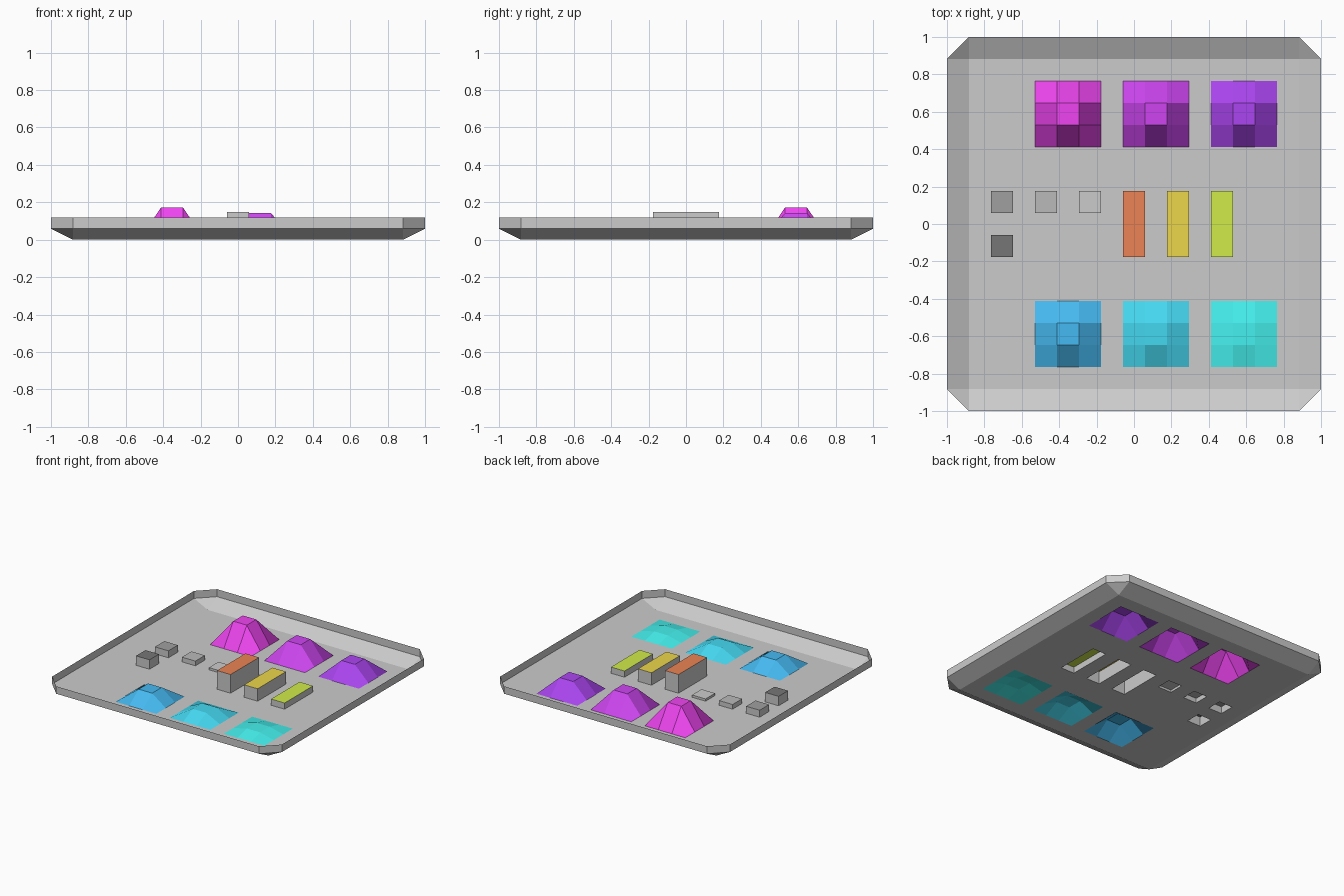
import bpy, bmesh
from mathutils import Matrix

if "Cube" in bpy.data.objects:
    bpy.data.objects.remove(bpy.data.objects["Cube"])

N = 17             # tray is a 17 x 17 grid of cells
C = 2 / N          # cell size
RIM_LOW, RIM_TOP = C / 2, C


def material(name, rgb):
    m = bpy.data.materials.new(name)
    m.diffuse_color = (*rgb, 1)
    m.use_nodes = True
    m.node_tree.nodes["Principled BSDF"].inputs["Base Color"].default_value = m.diffuse_color
    return m


def finish(name, bm, mats=(), loc=(0, 0, 0)):
    me = bpy.data.meshes.new(name)
    bm.to_mesh(me)
    bm.free()
    for m in mats:
        me.materials.append(m)
    ob = bpy.data.objects.new(name, me)
    ob.location = loc
    bpy.context.collection.objects.link(ob)
    return ob


def hill(name, cx, cy, height, rgb):
    # 3 x 3 patch with its middle cell pulled up
    bm = bmesh.new()
    bmesh.ops.create_grid(bm, x_segments=3, y_segments=3, size=1.5 * C)
    for v in bm.verts:
        if max(abs(v.co.x), abs(v.co.y)) < C:
            v.co.z = height
    finish(name, bm, [material(name, rgb)], (cx * C, cy * C, 0))


def block(name, cx, cy, length, height, rgb):
    # open-bottomed box with grey walls and a coloured top
    bm = bmesh.new()
    bmesh.ops.create_cube(bm, size=1, matrix=Matrix.Translation((0, 0, height / 2))
                          @ Matrix.Diagonal((C, C * length, height, 1)))
    bottom = [f for f in bm.faces if f.normal.z < -0.5]
    bmesh.ops.delete(bm, geom=bottom, context='FACES_ONLY')
    for f in bm.faces:
        f.material_index = 1 if f.normal.z > 0.5 else 0
    finish(name, bm, [grey, material(name, rgb)], (cx * C, cy * C, 0))


grey = material("plain_grey", (0.8, 0.8, 0.8))

# features: cell column, cell row (from the centre), height, colour
STEP = 0.0286
hills = [
    ("magenta_hill", -3, 5, 6 * STEP, (0.86, 0.06, 0.88)),
    ("purple_hill", 1, 5, 5 * STEP, (0.62, 0.06, 0.88)),
    ("indigo_hill", 5, 5, 4 * STEP, (0.41, 0.06, 0.88)),
    ("blue_hill", -3, -5, 3 * STEP, (0.06, 0.49, 0.88)),
    ("sky_hill", 1, -5, 2 * STEP, (0.06, 0.69, 0.88)),
    ("turquoise_hill", 5, -5, STEP, (0.06, 0.88, 0.86)),
]
blocks = [
    ("red_bar", 0, 0, 3, 0.147, (0.84, 0.23, 0.09)),
    ("yellow_bar", 2, 0, 3, 0.098, (0.84, 0.67, 0.07)),
    ("green_bar", 4, 0, 3, 0.049, (0.64, 0.84, 0.07)),
    ("black_block", -6, -1, 1, 0.074, (0.18, 0.18, 0.18)),
    ("dark_block", -6, 1, 1, 0.055, (0.35, 0.35, 0.35)),
    ("mid_block", -4, 1, 1, 0.037, (0.49, 0.49, 0.49)),
    ("light_block", -2, 1, 1, 0.018, (0.62, 0.62, 0.62)),
]
for h in hills:
    hill(*h)
for b in blocks:
    block(*b)

# tray floor with raised edge
bm = bmesh.new()
bmesh.ops.create_grid(bm, x_segments=N, y_segments=N, size=1)
for v in bm.verts:
    if max(abs(v.co.x), abs(v.co.y)) > 0.99:
        v.co.z = RIM_LOW

# cut each corner cell down to a triangle
corners = [v for v in bm.verts if min(abs(v.co.x), abs(v.co.y)) > 0.99]
for v in corners:
    face = v.link_faces[0]
    rest = [w for w in face.verts if w is not v]
    bm.verts.remove(v)
    bm.faces.new(rest)

# rim wall around the outside edge
outer = [e for e in bm.edges if e.is_boundary]
ext = bmesh.ops.extrude_edge_only(bm, edges=outer)
for v in ext["geom"]:
    if isinstance(v, bmesh.types.BMVert):
        v.co.z = RIM_TOP
bmesh.ops.recalc_face_normals(bm, faces=bm.faces)

# open the floor beneath hills and blocks
spots = [(h[1], h[2], 1.5, 1.5) for h in hills] + [(b[1], b[2], 0.5, b[3] / 2) for b in blocks]


def covered(f):
    c = f.calc_center_median() / C
    return any(abs(c.x - x) < w and abs(c.y - y) < d for x, y, w, d in spots)


bmesh.ops.delete(bm, geom=[f for f in bm.faces if covered(f)], context='FACES')
finish("tray", bm)
